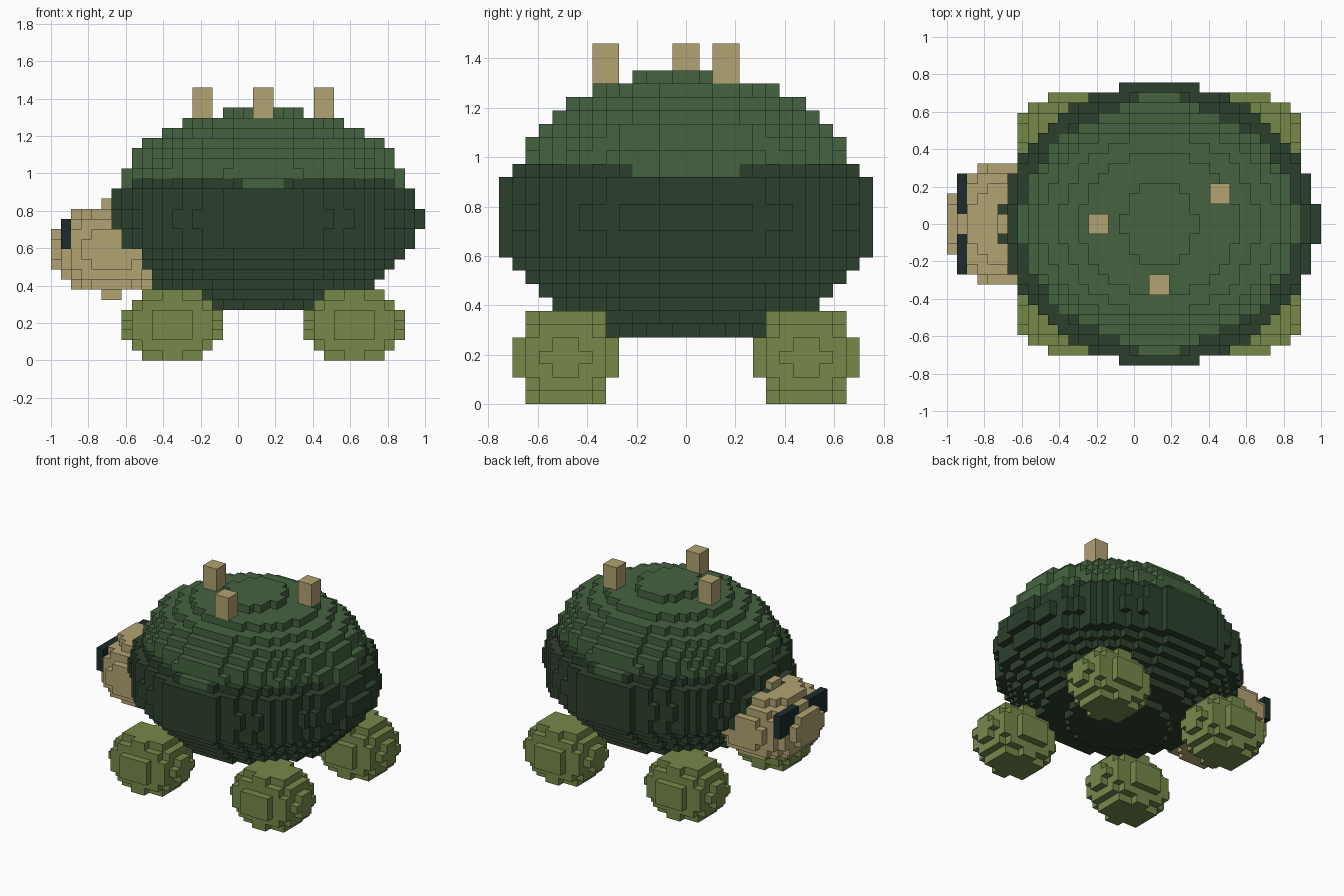
import bpy, bmesh

cube = bpy.data.objects.get("Cube")
if cube:
    bpy.data.objects.remove(cube, do_unlink=True)

V = 2 / 37  # edge of one block


def srgb(h):
    c = [int(h[i:i + 2], 16) / 255 for i in (0, 2, 4)]
    return [x / 12.92 if x <= 0.04045 else ((x + 0.055) / 1.055) ** 2.4 for x in c] + [1]


def material(name, hexcode):
    m = bpy.data.materials.new(name)
    m.use_nodes = True
    m.diffuse_color = srgb(hexcode)
    bsdf = next(n for n in m.node_tree.nodes if n.type == 'BSDF_PRINCIPLED')
    bsdf.inputs["Base Color"].default_value = srgb(hexcode)
    bsdf.inputs["Roughness"].default_value = 0.9
    return m


TOP = material("moss green", "456341")
DARK = material("dark green", "2c402c")
OLIVE = material("olive", "76894a")
TAN = material("tan", "b2a373")
EYE = material("eye black", "1d2b2d")

blocks = {}  # block cell -> (part name, material)


def put(part, cell, mat):
    blocks.setdefault(cell, (part, mat))


def box(part, xs, ys, zs, mat):
    for i in range(*xs):
        for j in range(*ys):
            for k in range(*zs):
                put(part, (i, j, k), mat)


def ellipsoid(part, c, r, mat):
    lo = [int(c[n] - r[n]) - 1 for n in range(3)]
    hi = [int(c[n] + r[n]) + 2 for n in range(3)]
    for i in range(lo[0], hi[0]):
        for j in range(lo[1], hi[1]):
            for k in range(lo[2], hi[2]):
                d = sum(((p + 0.5 - c[n]) / r[n]) ** 2 for n, p in enumerate((i, j, k)))
                if d <= 1:
                    put(part, (i, j, k), mat)


# Eyes, in front of the head
for y0 in (-5, 1):
    box("eyes", (1, 2), (y0, y0 + 4), (11, 14), EYE)

# Shell: one oval of blocks per layer, (half length, half width) from the bottom up
layers = [(7, 6), (10, 9), (11, 10), (12, 11), (13, 12), (14, 13), (15, 14),
          (15, 14), (16, 14), (16, 14), (15, 14), (15, 14), (14, 13), (14, 12),
          (13, 12), (13, 11), (12, 10), (10, 9), (8, 7), (4, 4)]
for k, (a, b) in enumerate(layers, 5):
    for i in range(21 - a, 21 + a):
        for j in range(-b, b):
            m, n = abs(i + 0.5 - 21), abs(j + 0.5)
            if (m / (a - 0.3)) ** 2 + (n / (b - 0.1)) ** 2 <= 1:
                # Ragged colour border on the layer where the rim ends
                notch = m < 2 if m < 10 else n < 4
                put("shell", (i, j, k), TOP if k > 17 or (k == 17 and notch) else DARK)

# Head
ellipsoid("head", (6, 0, 11), (6.1, 6.2, 4.65), TAN)

# Feet
for end, cx in (("front", 12), ("rear", 30)):
    for side, cy in (("right", -9), ("left", 9)):
        ellipsoid(f"{end}_{side}_foot", (cx, cy, 3.5), (5, 4, 3.9), OLIVE)

# Pegs on the back
for n, (x0, y0) in enumerate(((14, -1), (20, -7), (26, 2)), 1):
    box(f"peg_{n}", (x0, x0 + 2), (y0, y0 + 2), (22, 27), TAN)


def build(part):
    """Mesh the outer faces of all blocks of one part."""
    bm = bmesh.new()
    verts, mats = {}, []

    def vert(p):
        if p not in verts:
            verts[p] = bm.verts.new(((p[0] - 18.5) * V, p[1] * V, p[2] * V))
        return verts[p]

    for cell, (name, mat) in blocks.items():
        if name != part:
            continue
        if mat not in mats:
            mats.append(mat)
        for axis in range(3):
            u, w = (axis + 1) % 3, (axis + 2) % 3
            for step in (0, 1):
                near = list(cell)
                near[axis] += 2 * step - 1
                if tuple(near) in blocks or near[2] < 0 and axis != 2:
                    continue
                ring = []
                for du, dw in ((0, 0), (1, 0), (1, 1), (0, 1)):
                    p = list(cell)
                    p[axis] += step
                    p[u] += du
                    p[w] += dw
                    ring.append(vert(tuple(p)))
                face = bm.faces.new(ring if step else ring[::-1])
                face.material_index = mats.index(mat)
    me = bpy.data.meshes.new(part)
    bm.to_mesh(me)
    bm.free()
    for mat in mats:
        me.materials.append(mat)
    bpy.context.collection.objects.link(bpy.data.objects.new(part, me))


for part in dict.fromkeys(name for name, _ in blocks.values()):
    build(part)
